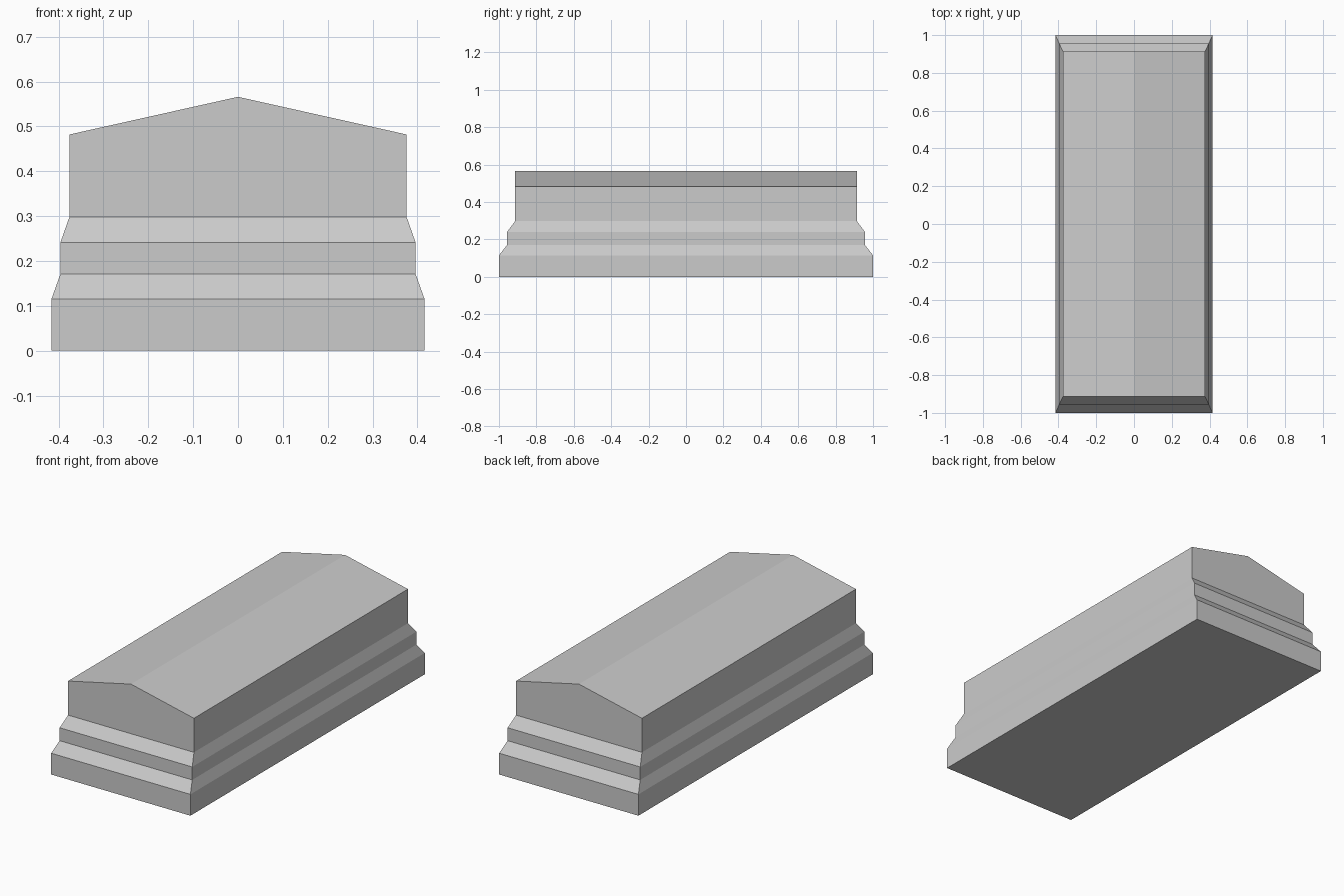
import bpy
import bmesh

if "Cube" in bpy.data.objects:
    bpy.data.objects.remove(bpy.data.objects["Cube"])

# Stepped outline from ground to eaves: half width, half length, height
LEVELS = [
    (0.416, 1.000, 0.000),
    (0.416, 1.000, 0.115),
    (0.396, 0.956, 0.171),
    (0.396, 0.956, 0.241),
    (0.376, 0.913, 0.298),
    (0.376, 0.913, 0.482),
]
RIDGE_Z = 0.566


def add_ring(bm, hx, hy, z, mid_z):
    """Rectangle with an extra centre point on each short side."""
    points = [(-hx, -hy, z), (0, -hy, mid_z), (hx, -hy, z),
              (hx, hy, z), (0, hy, mid_z), (-hx, hy, z)]
    return [bm.verts.new(p) for p in points]


bm = bmesh.new()

# Stepped walls; the last ring's centre points rise to form the gables
rings = [add_ring(bm, hx, hy, z, RIDGE_Z if i == len(LEVELS) - 1 else z)
         for i, (hx, hy, z) in enumerate(LEVELS)]
for lower, upper in zip(rings, rings[1:]):
    for i in range(6):
        j = (i + 1) % 6
        bm.faces.new((lower[i], lower[j], upper[j], upper[i]))

# Underside and the two roof slopes
bm.faces.new(rings[0][::-1])
a, b, c, d, e, f = rings[-1]
bm.faces.new((a, b, e, f))
bm.faces.new((b, c, d, e))

bmesh.ops.recalc_face_normals(bm, faces=bm.faces)
mesh = bpy.data.meshes.new("stepped_gabled_block")
bm.to_mesh(mesh)
bm.free()
block = bpy.data.objects.new("stepped_gabled_block", mesh)
bpy.context.collection.objects.link(block)
